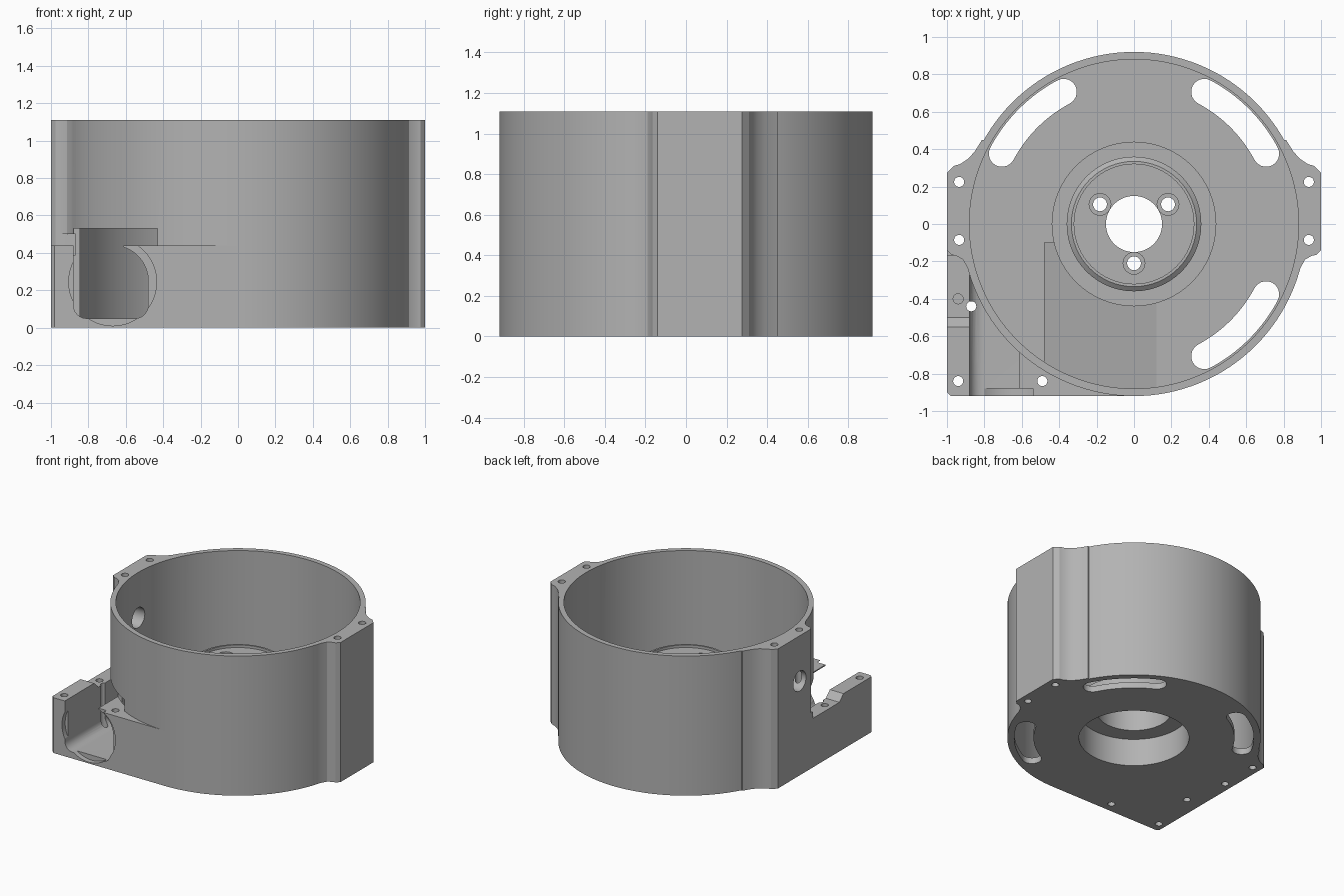
import bpy, bmesh, math
from mathutils import Matrix

if "Cube" in bpy.data.objects:
    bpy.data.objects.remove(bpy.data.objects["Cube"])

metal = bpy.data.materials.new("plain grey")
metal.diffuse_color = (0.45, 0.45, 0.45, 1)
metal.use_nodes = True
metal.node_tree.nodes["Principled BSDF"].inputs["Base Color"].default_value = metal.diffuse_color


def finish(bm, name):
    bmesh.ops.recalc_face_normals(bm, faces=bm.faces[:])
    me = bpy.data.meshes.new(name)
    bm.to_mesh(me)
    bm.free()
    me.materials.append(metal)
    ob = bpy.data.objects.new(name, me)
    bpy.context.collection.objects.link(ob)
    return ob


def prism(name, pts, lo, hi, axis="z"):
    """Extrude a 2D outline along an axis."""
    place = {"z": lambda a, b, c: (a, b, c), "y": lambda a, b, c: (a, c, b),
             "x": lambda a, b, c: (c, a, b)}[axis]
    bm = bmesh.new()
    low = [bm.verts.new(place(a, b, lo)) for a, b in pts]
    high = [bm.verts.new(place(a, b, hi)) for a, b in pts]
    bm.faces.new(low)
    bm.faces.new(high)
    n = len(pts)
    for i in range(n):
        j = (i + 1) % n
        bm.faces.new((low[i], low[j], high[j], high[i]))
    return finish(bm, name)


def arc(cx, cy, r, a0, a1, n):
    return [(cx + r * math.cos(math.radians(a0 + (a1 - a0) * i / n)),
             cy + r * math.sin(math.radians(a0 + (a1 - a0) * i / n))) for i in range(n + 1)]


def cyl(name, a, b, r, lo, hi, axis="z", n=32):
    return prism(name, arc(a, b, r, 0, 360, n)[:-1], lo, hi, axis)


def box(name, x0, x1, y0, y1, z0, z1):
    return prism(name, [(x0, y0), (x1, y0), (x1, y1), (x0, y1)], z0, z1)


def combine(ob, other, op="DIFFERENCE"):
    mod = ob.modifiers.new("combine", "BOOLEAN")
    mod.operation, mod.object, mod.solver = op, other, "EXACT"
    bpy.context.view_layer.objects.active = ob
    bpy.ops.object.modifier_apply(modifier=mod.name)
    bpy.data.objects.remove(other, do_unlink=True)


H, FLOOR = 1.11, 0.048

# Drum with two side lugs
body = cyl("drum_housing", 0, 0, 0.92, 0, H, n=128)
lug = [(0.6, -0.3), (0.87, -0.3), (0.89, -0.235), (0.915, -0.19), (0.95, -0.17), (0.975, -0.165),
       (1, -0.14), (1, 0.275), (0.965, 0.31), (0.93, 0.32), (0.885, 0.35), (0.85, 0.39),
       (0.813, 0.45), (0.6, 0.45)]
combine(body, prism("right_lug", lug, 0, H), "UNION")
combine(body, prism("left_lug", [(-x, y) for x, y in lug], 0, H), "UNION")

# Low corner bracket, tangent to the drum front, with a lowered step
combine(body, prism("bracket", [(-1, -0.9), (-0.98, -0.92), (0, -0.92), (0, -0.5), (-0.6, 0.1),
                                (-1, 0.1)], 0, 0.44), "UNION")
combine(body, prism("step_cut", [(-0.55, 0.5), (-0.55, 0.44), (-0.5, 0.39), (-0.168, 0.39),
                                 (-0.168, 0.5)], -1.05, -0.87, "x"))

# Main cavity
combine(body, cyl("cavity", 0, 0, 0.88, FLOOR, H + 0.1, n=128))

# Inlet channel through bracket and drum wall, clearance above, round seat
channel = ([(-0.88, 0.53)] + arc(-0.81, 0.12, 0.07, 180, 270, 6)
           + arc(-0.55, 0.12, 0.07, 270, 360, 6) + arc(-0.67, 0.25, 0.19, 0, 72, 8)
           + [(-0.61, 0.53)])
combine(body, prism("channel", channel, -1, -0.25, "y"))
combine(body, box("clearance", -0.88, -0.43, -0.95, -0.25, 0.44, 0.53))
combine(body, cyl("inlet_seat", -0.67, 0.245, 0.235, -1, -0.88, "y", 48))

# Arched vent slots in the floor
for turn in (45, 135, -45):
    e0, e1 = math.radians(turn - 17), math.radians(turn + 17)
    pts = arc(0, 0, 0.87, turn - 17, turn + 17, 16)
    pts += arc(0.8 * math.cos(e1), 0.8 * math.sin(e1), 0.07, turn + 17, turn + 197, 10)[1:-1]
    pts += arc(0, 0, 0.73, turn + 17, turn - 17, 16)
    pts += arc(0.8 * math.cos(e0), 0.8 * math.sin(e0), 0.07, turn + 163, turn + 343, 10)[1:-1]
    combine(body, prism("slot", pts, -0.1, 0.1))

# Floor opening below the hub, mounting holes, side port
combine(body, cyl("hub_bore", 0, 0, 0.4, -0.1, 0.2, n=64))
for x, y in ((-0.935, 0.225), (-0.935, -0.085), (0.935, 0.225), (0.935, -0.085),
             (-0.94, -0.84), (-0.49, -0.84), (-0.87, -0.44)):
    combine(body, cyl("hole", x, y, 0.027, -0.1, H + 0.1, n=20))
combine(body, cyl("blind_hole", -0.94, -0.4, 0.027, 0.2, 0.6, n=20))
combine(body, cyl("side_port", 0, 0.75, 0.08, -1.1, -0.8, "x", 32))

# Stepped hollow hub, turned from a profile
profile = [(0.4, 0), (0.44, 0), (0.44, 0.27), (0.36, 0.27), (0.36, 0.6), (0.335, 0.62),
           (0.32, 0.62), (0.32, 0.6), (0.15, 0.6), (0.15, 0.54), (0.27, 0.54), (0.27, 0.22),
           (0.4, 0.22)]
bm = bmesh.new()
N = 64
rings = [[bm.verts.new((r * math.cos(2 * math.pi * k / N), r * math.sin(2 * math.pi * k / N), z))
          for r, z in profile] for k in range(N)]
for k in range(N):
    a, b = rings[k], rings[(k + 1) % N]
    for i in range(len(profile)):
        j = (i + 1) % len(profile)
        bm.faces.new((a[i], b[i], b[j], a[j]))
hub = finish(bm, "hub")
for ang in (30, 150, 270):
    x, y = 0.21 * math.cos(math.radians(ang)), 0.21 * math.sin(math.radians(ang))
    combine(hub, cyl("bolt_hole", x, y, 0.037, 0.4, 0.7, n=24))
    combine(hub, cyl("counterbore", x, y, 0.058, 0.575, 0.7, n=24))

# Sloping ramp on the floor, beside the inlet
ramp = prism("ramp", [(-0.48, 0.01), (0.12, 0.01), (0.12, 0.05), (-0.48, 0.2)], -0.95, -0.1, "y")
combine(ramp, cyl("ramp_limit", 0, 0, 0.89, -0.1, 0.5, n=128), "INTERSECT")
combine(ramp, cyl("ramp_inner", 0, 0, 0.42, -0.1, 0.5, n=64))

# Smooth the turned surfaces, keep machined edges sharp
for ob in (body, hub, ramp):
    bpy.ops.object.select_all(action="DESELECT")
    ob.select_set(True)
    bpy.context.view_layer.objects.active = ob
    bpy.ops.object.shade_smooth_by_angle(angle=math.radians(25))
